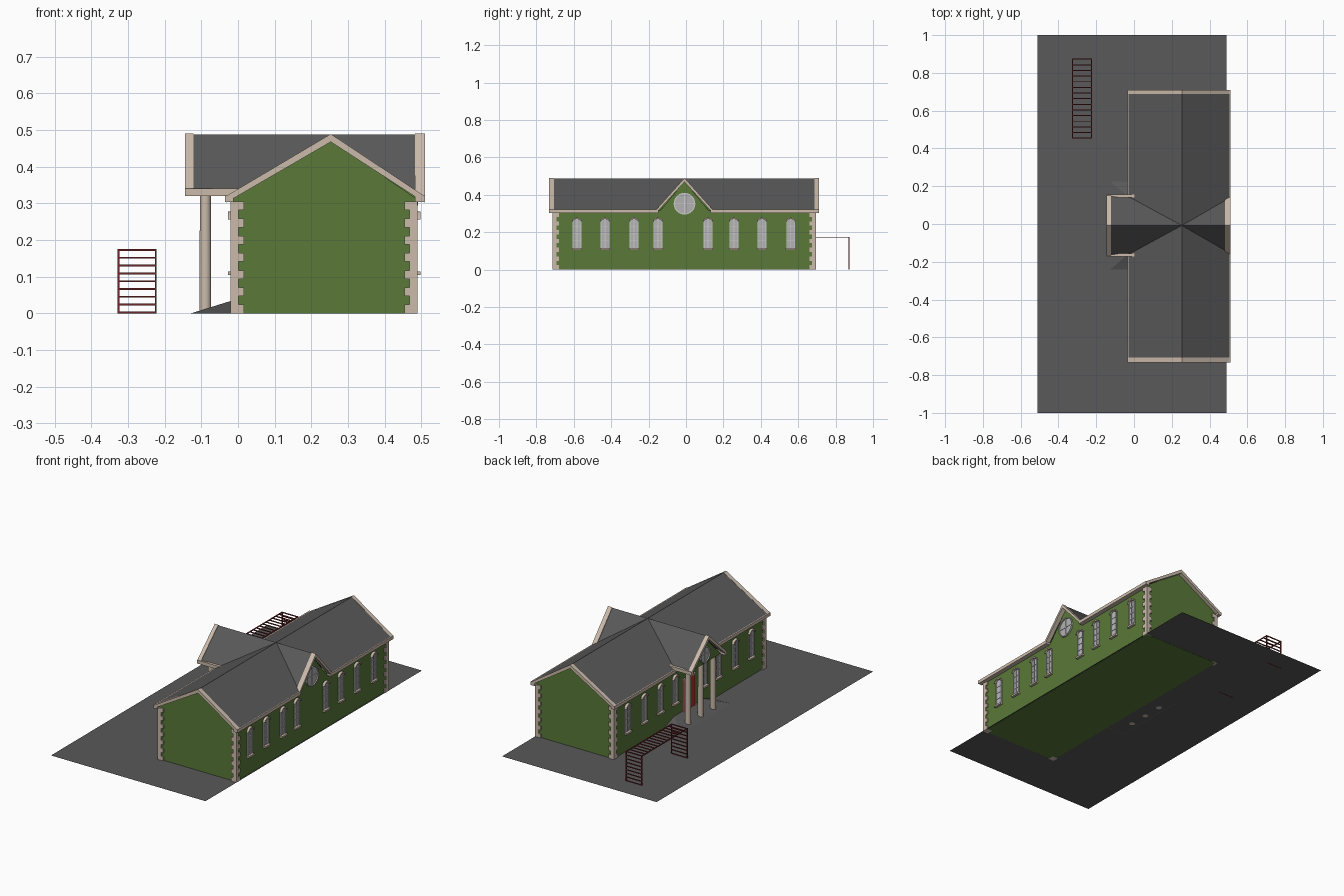
import bpy, bmesh, math

if "Cube" in bpy.data.objects:
    bpy.data.objects.remove(bpy.data.objects["Cube"])

def mat(name, rgb):
    m = bpy.data.materials.new(name)
    m.diffuse_color = (*rgb, 1)
    m.use_nodes = True
    m.node_tree.nodes["Principled BSDF"].inputs["Base Color"].default_value = m.diffuse_color
    return m

GREEN = mat("green_wall", (0.10, 0.19, 0.04))
STONE = mat("pale_stone", (0.60, 0.50, 0.41))
SLATE = mat("dark_slate", (0.10, 0.10, 0.10))
PANE = mat("window_grey", (0.45, 0.45, 0.45))
WHITE = mat("window_bar", (0.75, 0.75, 0.75))
RED = mat("red_door", (0.45, 0.03, 0.02))
RUST = mat("dark_red_metal", (0.16, 0.02, 0.02))

def finish(name, bm, m):
    bmesh.ops.recalc_face_normals(bm, faces=bm.faces)
    me = bpy.data.meshes.new(name)
    bm.to_mesh(me)
    bm.free()
    me.materials.append(m)
    o = bpy.data.objects.new(name, me)
    bpy.context.collection.objects.link(o)
    return o

def add_prism(bm, pts, axis, a, b):
    """Extrude a 2D profile along x (points are y,z) or along y (points are x,z)."""
    at = (lambda p, t: (t, p[0], p[1])) if axis == "x" else (lambda p, t: (p[0], t, p[1]))
    A = [bm.verts.new(at(p, a)) for p in pts]
    B = [bm.verts.new(at(p, b)) for p in pts]
    bm.faces.new(A)
    bm.faces.new(B[::-1])
    for i in range(len(pts)):
        j = (i + 1) % len(pts)
        bm.faces.new((A[i], B[i], B[j], A[j]))

def prisms(name, items, m):
    bm = bmesh.new()
    for it in items:
        add_prism(bm, *it)
    return finish(name, bm, m)

def box(x0, x1, y0, y1, z0, z1):
    return ([(x0, z0), (x1, z0), (x1, z1), (x0, z1)], "y", y0, y1)

def chevron(l, c, r, zb, za, t):
    return [(l, zb), (c, za), (r, zb), (r, zb - t), (c, za - t * 1.2), (l, zb - t)]

def sheets(name, polys, m):
    bm = bmesh.new()
    for p in polys:
        bm.faces.new([bm.verts.new(v) for v in p])
    bmesh.ops.remove_doubles(bm, verts=bm.verts, dist=1e-5)
    return finish(name, bm, m)

# Main dimensions
XL, XR, XC = -0.012, 0.483, 0.253        # side walls and ridge
Y0, Y1, YC = -0.707, 0.688, -0.008       # end walls and cross ridge
EL, ER = -0.032, 0.508                   # eaves
EZ, RZ = 0.32, 0.487                     # eave and ridge height
RY0, RY1 = -0.732, 0.71

# Ground
sheets("ground", [[(-0.51, -1, .001), (0.49, -1, .001), (0.49, 1, .001), (-0.51, 1, .001)]], SLATE)

# Walls with end gables, and the cross gable wall
prisms("walls", [([(XL, 0), (XR, 0), (XR, 0.315), (XC, 0.472), (XL, 0.315)], "y", Y0, Y1)], GREEN)
prisms("right_gable_wall", [([(YC - .142, .30), (YC + .142, .30), (YC, .472)], "x", 0.40, XR)], GREEN)
prisms("porch_gable_wall", [([(YC - .148, .322), (YC + .148, .322), (YC, .472)], "x", -0.115, -0.10)], GREEN)

# Main roof, cut along the valleys, and the two cross roofs
apex = (XC, YC, RZ)
VL, VR = 0.155, 0.147
main, cross = [], []
for ex, v in ((EL, VL), (ER, VR)):
    for s, ye in ((-1, RY0), (1, RY1)):
        valley = (ex, YC + s * v, EZ)
        main.append([(ex, ye, EZ), valley, apex, (XC, ye, RZ)])
        if ex == ER:
            cross.append([apex, valley, (ER, YC, RZ)])
        else:
            cross.append([apex, valley, (-0.14, YC + s * 0.16, 0.337), (-0.14, YC, RZ)])
sheets("main_roof", main, SLATE)
sheets("cross_roof", cross, SLATE)

# Rake trim on all four gables
end = chevron(EL, XC, ER, EZ, RZ + .002, 0.018)
prisms("end_gable_trim", [(end, "y", RY0, Y0), (end, "y", Y1, RY1)], STONE)
prisms("side_gable_trim", [
    (chevron(YC - .162, YC, YC + .162, .338, .49, .018), "x", -0.145, -0.122),
    (chevron(YC - .15, YC, YC + .15, .322, .49, .018), "x", XR, 0.51)], STONE)

# Eave trim and porch beams
eaves = []
for s0, s1 in ((RY0, YC - .14), (YC + .14, RY1)):
    eaves += [box(-0.035, XL, s0, s1, .303, .322), box(XR, 0.51, s0, s1, .303, .322)]
for s in (-1, 1):
    ya, yb = sorted((YC + s * .147, YC + s * .163))
    eaves.append(box(-0.145, 0.015, ya, yb, .32, .34))
prisms("eave_trim", eaves, STONE)

# Corner quoins: alternating long and short blocks
quoins = []
n, h = 13, 0.305 / 13
for i in range(n):
    w = 0.036 if i % 2 == 0 else 0.022
    for xa, sx in ((-0.02, 1), (0.49, -1)):
        for ya, sy in ((-0.715, 1), (0.695, -1)):
            xs, ys = sorted((xa, xa + sx * w)), sorted((ya, ya + sy * w))
            quoins.append(box(*xs, *ys, i * h, (i + 1) * h))
prisms("corner_quoins", quoins, STONE)

# Arched windows on both long sides
def arch(y, w, z0, zs, rise, k=6):
    top = [(y + w * math.cos(math.pi * i / k), zs + rise * math.sin(math.pi * i / k)) for i in range(k + 1)]
    return [(y - w, z0), (y + w, z0)] + top

panes, bars, surrounds = [], [], []
for y in (-0.583, -0.433, -0.278, -0.15, 0.118, 0.256, 0.406, 0.56):
    for wx, s in ((XL, -1), (XR, 1)):
        out = lambda d: sorted((wx - s * .004, wx + s * d))
        panes.append((arch(y, .022, .115, .255, .016), "x", *out(.002)))
        bars.append(box(*out(.005), y - .002, y + .002, .115, .27))
        for z in (.153, .191, .229):
            bars.append(box(*out(.005), y - .022, y + .022, z - .0015, z + .0015))
        for e in (-1, 1):
            bars.append(box(*out(.006), y + e * .022 - .002, y + e * .022 + .002, .112, .258))
        surrounds.append(box(*out(.015), y - .027, y + .027, .104, .114))
        inner, outer = arch(y, .022, 0, .256, .014)[2:], arch(y, .027, 0, .256, .022)[2:]
        for i in range(6):
            surrounds.append(([inner[i], outer[i], outer[i + 1], inner[i + 1]], "x", *out(.015)))
prisms("window_panes", panes, PANE)
prisms("window_bars", bars, WHITE)
prisms("window_sills_and_arches", surrounds, STONE)

# Round windows in the cross gables
def circle(r, z, k=24):
    return [(YC + r * math.cos(math.tau * i / k), z + r * math.sin(math.tau * i / k)) for i in range(k)]

for side, wx, s, r, z in (("right", XR, 1, .056, .352), ("porch", -0.115, -1, .045, .374)):
    out = lambda d: sorted((wx - s * .004, wx + s * d))
    prisms(side + "_round_pane", [(circle(r, z), "x", *out(.002))], PANE)
    a, b = circle(r - .004, z), circle(r + .002, z)
    ring = [([a[i], b[i], b[(i + 1) % 24], a[(i + 1) % 24]], "x", *out(.008)) for i in range(24)]
    ring += [box(*out(.005), YC - .002, YC + .002, z - r, z + r),
             box(*out(.005), YC - r, YC + r, z - .002, z + .002)]
    prisms(side + "_round_frame", ring, WHITE)

# Porch columns
for i, y in enumerate((-0.122, YC, 0.108)):
    bm = bmesh.new()
    bmesh.ops.create_cone(bm, cap_ends=True, segments=16, radius1=.016, radius2=.015, depth=.322)
    bmesh.ops.translate(bm, verts=bm.verts, vec=(-0.089, y, .161))
    for f in bm.faces:
        f.smooth = len(f.verts) == 4
    finish(f"porch_column_{i + 1}", bm, STONE)

# Entrance ramp sloping on three sides, and the door
a, b, c, d = (-.128, YC - .235, 0), (-.128, YC + .235, 0), (-.012, YC + .135, .036), (-.012, YC - .135, .036)
e, f = (-.012, YC + .235, 0), (-.012, YC - .235, 0)
sheets("entrance_ramp", [[a, b, c, d], [b, e, c], [a, d, f]], SLATE)
prisms("door", [box(-0.018, -0.01, YC - .05, YC + .05, .034, .215)], RED)
prisms("door_frame", [box(-.02, -.01, YC - .058, YC - .05, .03, .223), box(-.02, -.01, YC + .05, YC + .058, .03, .223),
                      box(-.02, -.01, YC - .05, YC + .05, .215, .223)], STONE)

# Climbing frame: two upright ladders joined by an overhead ladder
rungs = []
xa, xb, ya, yb, top, t = -0.328, -0.222, 0.452, 0.87, 0.175, 0.005
for x in (xa, xb - t):
    rungs.append(box(x, x + t, ya, yb + t, top - t, top))
    for y in (ya, yb):
        rungs.append(box(x, x + t, y, y + t, 0, top))
for y in (ya, yb):
    for i in range(8):
        z = i * (top - t) / 8
        rungs.append(box(xa, xb, y, y + t, z, z + t))
for i in range(15):
    y = ya + i * (yb - ya) / 14
    rungs.append(box(xa, xb, y, y + t, top - t, top))
prisms("climbing_frame", rungs, RUST)
